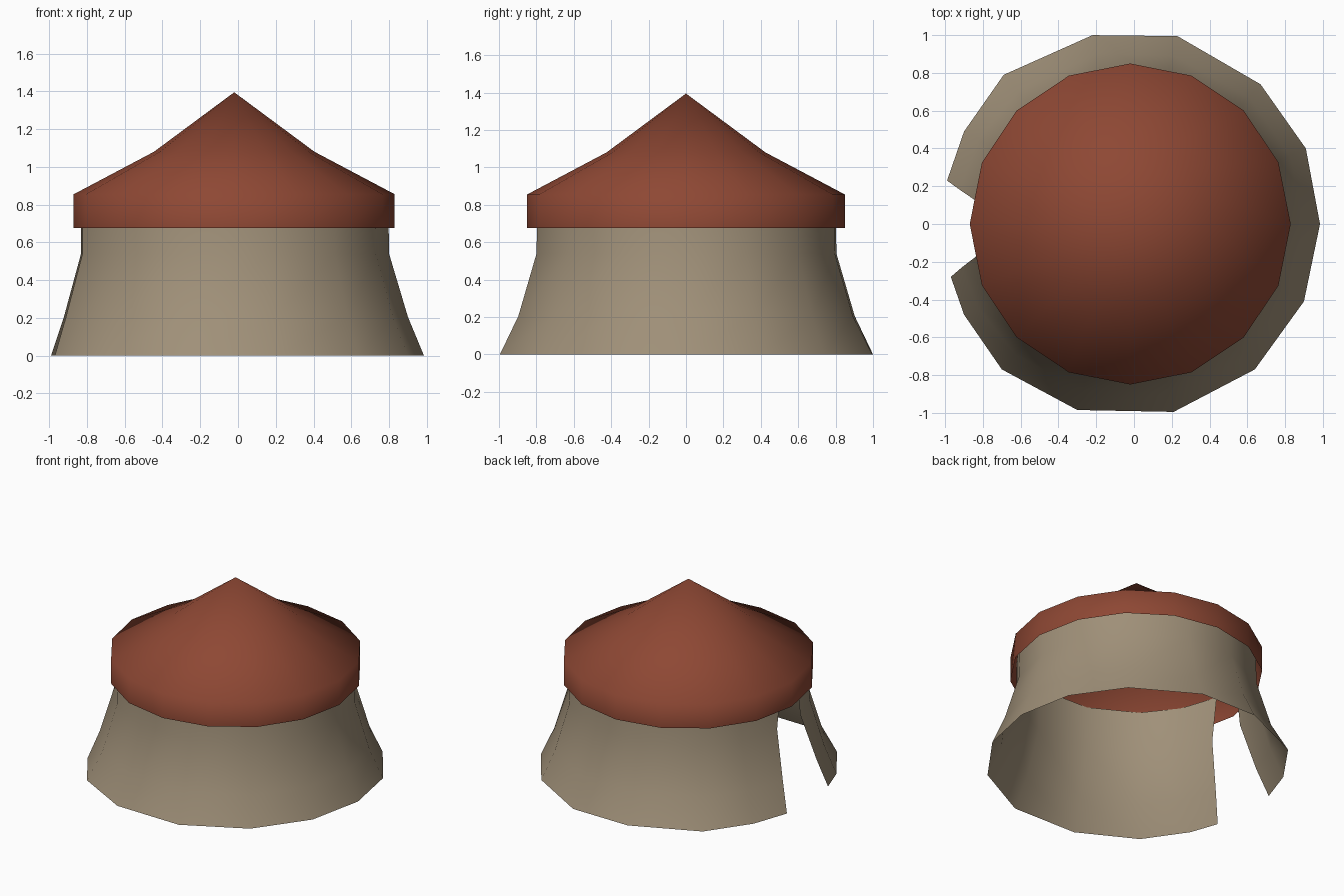
import bpy, bmesh, math

if "Cube" in bpy.data.objects:
    bpy.data.objects.remove(bpy.data.objects["Cube"])

CX = -0.02  # axis of the hut sits slightly left of the centre


def material(name, rgb):
    m = bpy.data.materials.new(name)
    m.diffuse_color = (*rgb, 1)
    m.use_nodes = True
    m.node_tree.nodes["Principled BSDF"].inputs["Base Color"].default_value = m.diffuse_color
    return m


def add_object(name, bm, mat):
    me = bpy.data.meshes.new(name)
    bm.to_mesh(me)
    bm.free()
    me.materials.append(mat)
    for p in me.polygons:
        p.use_smooth = True
    ob = bpy.data.objects.new(name, me)
    bpy.context.collection.objects.link(ob)
    return ob


def polar(r, deg, z):
    a = math.radians(deg)
    return (CX + r * math.cos(a), r * math.sin(a), z)


def bridge(bm, low, high, closed):
    n = len(low)
    for i in range(n if closed else n - 1):
        j = (i + 1) % n
        bm.faces.new((low[i], low[j], high[j], high[i]))


red = material("roof_red", (0.27, 0.064, 0.034))
beige = material("canvas_beige", (0.35, 0.28, 0.19))

# Roof: 16-sided cap with a short vertical skirt, open underneath
bm = bmesh.new()
rings = [[bm.verts.new(polar(r, k * 22.5, z)) for k in range(16)]
         for r, z in ((0.85, 0.675), (0.85, 0.855), (0.425, 1.08))]
for low, high in zip(rings, rings[1:]):
    bridge(bm, low, high, True)
apex = bm.verts.new((CX, 0, 1.395))
for k in range(16):
    bm.faces.new((rings[-1][k], rings[-1][(k + 1) % 16], apex))
add_object("roof", bm, red)

# Wall: flared open sheet, from one door edge round to the other
base = [(-0.97, -0.28), (-0.90, -0.48), (-0.70, -0.77), (-0.30, -0.985),
        (0.21, -0.995), (0.64, -0.77), (0.90, -0.41), (0.985, 0.0),
        (0.91, 0.40), (0.67, 0.74), (0.23, 0.995), (-0.22, 1.0),
        (-0.69, 0.79), (-0.90, 0.49), (-0.99, 0.23)]
angles = [math.degrees(math.atan2(y, x - CX)) for x, y in base]
bm = bmesh.new()
rings = [[bm.verts.new((x, y, 0)) for x, y in base]]
# radius, height, and how far the door edges lean together (degrees)
for r, z, lean in ((0.92, 0.205, 2), (0.82, 0.54, 5), (0.815, 0.86, 8)):
    ang = [angles[0] - lean] + angles[1:-1] + [angles[-1] + lean]
    rings.append([bm.verts.new(polar(r, a, z)) for a in ang])
for low, high in zip(rings, rings[1:]):
    bridge(bm, low, high, False)
add_object("wall", bm, beige)
